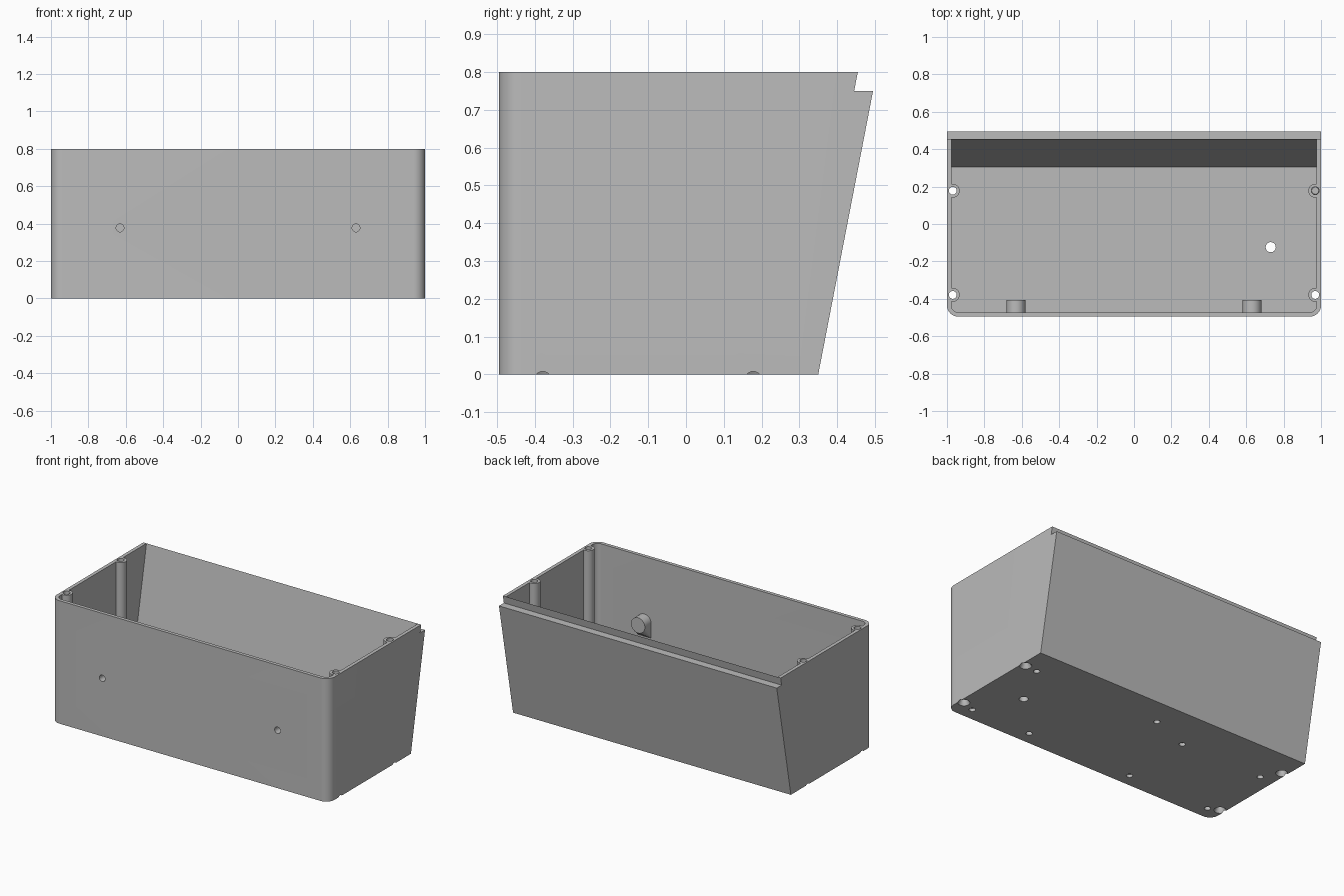
import bpy, bmesh, math
from mathutils import Matrix, Vector

cube = bpy.data.objects.get("Cube")
if cube:
    bpy.data.objects.remove(cube, do_unlink=True)

HEIGHT, LEDGE, FLOOR = 0.8, 0.75, 0.03
BACK_WALL = 0.05
SLOPE = 0.145 / 0.75


def back_y(z):
    return 0.35 + SLOPE * z


def make_object(name, bm):
    bmesh.ops.recalc_face_normals(bm, faces=bm.faces)
    mesh = bpy.data.meshes.new(name)
    bm.to_mesh(mesh)
    bm.free()
    ob = bpy.data.objects.new(name, mesh)
    bpy.context.collection.objects.link(ob)
    return ob


def loft(name, lower, upper):
    """Solid between two matching outlines."""
    bm = bmesh.new()
    a = [bm.verts.new(p) for p in lower]
    b = [bm.verts.new(p) for p in upper]
    bm.faces.new(a)
    bm.faces.new(b)
    for i in range(len(a)):
        j = (i + 1) % len(a)
        bm.faces.new((a[i], a[j], b[j], b[i]))
    return make_object(name, bm)


def tub(name, half_width, front, radius, inset, z0, z1):
    """Block with rounded front corners and a leaning back."""
    def outline(z):
        pts = [(half_width, back_y(z) - inset, z), (-half_width, back_y(z) - inset, z)]
        for side, start in ((-1, math.pi), (1, 1.5 * math.pi)):
            for i in range(13):
                t = start + i * math.pi / 24
                pts.append((side * (half_width - radius) + radius * math.cos(t),
                            front + radius + radius * math.sin(t), z))
        return pts
    return loft(name, outline(z0), outline(z1))


def cone(name, start, end, r0, r1=None):
    """Cylinder or cone between two points."""
    start, end = Vector(start), Vector(end)
    axis = end - start
    turn = axis.to_track_quat('Z', 'Y').to_matrix().to_4x4()
    bm = bmesh.new()
    bmesh.ops.create_cone(bm, cap_ends=True, segments=32, radius1=r0,
                          radius2=r0 if r1 is None else r1, depth=axis.length,
                          matrix=Matrix.Translation((start + end) / 2) @ turn)
    return make_object(name, bm)


def combine(target, tool, operation):
    mod = target.modifiers.new(operation, 'BOOLEAN')
    mod.operation, mod.object, mod.solver = operation, tool, 'EXACT'
    bpy.context.view_layer.objects.active = target
    bpy.ops.object.modifier_apply(modifier=mod.name)
    bpy.data.objects.remove(tool, do_unlink=True)


# Outer body and its hollow
body = tub("enclosure_shell", 1.0, -0.495, 0.06, 0, 0, HEIGHT)
hollow = tub("hollow", 0.977, -0.472, 0.037, BACK_WALL, FLOOR, HEIGHT + 0.05)

# Screw posts stay standing inside the hollow
posts = [(sx * 0.969, y) for sx in (-1, 1) for y in (-0.379, 0.178)]
for x, y in posts:
    combine(hollow, cone("post", (x, y, -0.1), (x, y, 1), 0.037), 'DIFFERENCE')
combine(body, hollow, 'DIFFERENCE')

# Ledge along the top of the leaning back wall
section = [(back_y(LEDGE) - BACK_WALL, LEDGE), (0.7, LEDGE), (0.7, 0.9),
           (back_y(0.9) - BACK_WALL, 0.9)]
combine(body, loft("ledge", [(-1.1, y, z) for y, z in section],
                   [(1.1, y, z) for y, z in section]), 'DIFFERENCE')

# Front bosses: round end, sloping gusset below, blind hole from outside
for sx in (-1, 1):
    cx, cz, r = sx * 0.631, 0.377, 0.05
    bm = bmesh.new()
    for i in range(32):
        t = i * math.pi / 16
        for y in (-0.48, -0.407):
            bm.verts.new((cx + r * math.cos(t), y, cz + r * math.sin(t)))
    for side in (-r, r):
        bm.verts.new((cx + side, -0.48, cz - 2 * r))
    bmesh.ops.convex_hull(bm, input=bm.verts)
    bmesh.ops.dissolve_limit(bm, angle_limit=0.01, verts=bm.verts, edges=bm.edges)
    combine(body, make_object("boss", bm), 'UNION')
    combine(body, cone("boss_hole", (cx, -0.6, cz), (cx, -0.43, cz), 0.021), 'DIFFERENCE')

# Through holes with countersinks in the posts
for x, y in posts:
    combine(body, cone("post_hole", (x, y, -0.1), (x, y, 1), 0.021), 'DIFFERENCE')
    combine(body, cone("countersink", (x, y, -0.01), (x, y, 0.03), 0.041, 0.019), 'DIFFERENCE')

# Cable hole through the floor
combine(body, cone("cable_hole", (0.731, -0.124, -0.1), (0.731, -0.124, 0.1), 0.027), 'DIFFERENCE')

# Blind holes under the floor
for x, y in [(0.88, 0.17), (0.88, -0.41), (0.45, -0.41), (-0.03, 0.17),
             (-0.31, 0.065), (-0.31, -0.41), (-0.9, 0.065), (-0.9, -0.41)]:
    combine(body, cone("blind_hole", (x, y, -0.1), (x, y, 0.02), 0.019), 'DIFFERENCE')

# One plain grey
grey = bpy.data.materials.new("plain_grey")
grey.use_nodes = True
colour = (0.5, 0.5, 0.5, 1)
grey.diffuse_color = colour
grey.node_tree.nodes["Principled BSDF"].inputs["Base Color"].default_value = colour
body.data.materials.clear()
body.data.materials.append(grey)
for face in body.data.polygons:
    face.material_index = 0

bpy.ops.object.select_all(action='DESELECT')
body.select_set(True)
bpy.context.view_layer.objects.active = body
bpy.ops.object.shade_smooth_by_angle(angle=math.radians(30))
